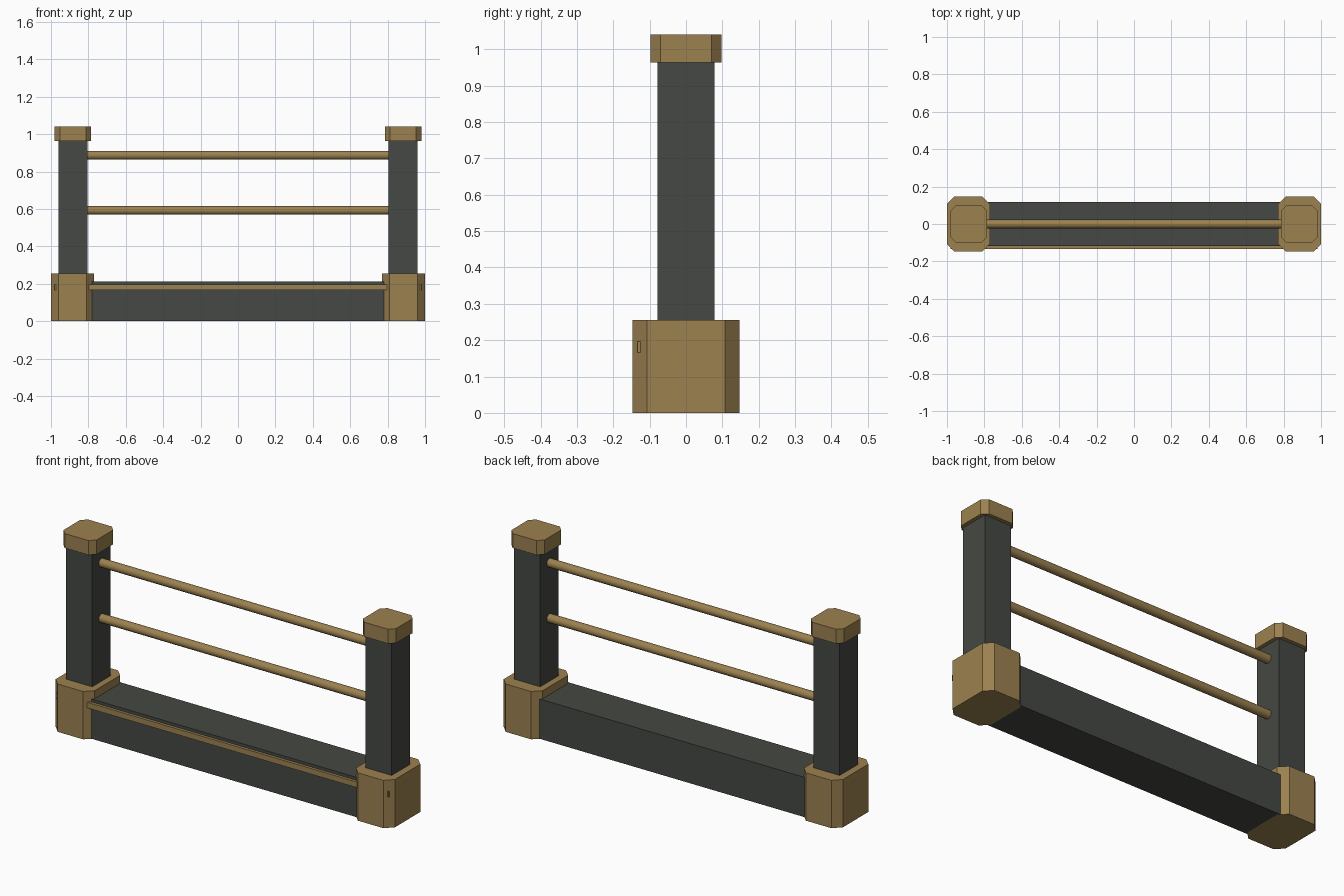
import bpy, bmesh, math

if "Cube" in bpy.data.objects:
    bpy.data.objects.remove(bpy.data.objects["Cube"])


def material(name, rgb):
    m = bpy.data.materials.new(name)
    m.diffuse_color = (*rgb, 1)
    m.use_nodes = True
    m.node_tree.nodes["Principled BSDF"].inputs["Base Color"].default_value = m.diffuse_color
    return m


wood = material("tan_wood", (0.33, 0.22, 0.08))
dark = material("dark_grey", (0.06, 0.065, 0.056))


def block(name, lo, hi, mat, chamfer=0):
    """Box between two corners, optionally with chamfered vertical edges."""
    bm = bmesh.new()
    bmesh.ops.create_cube(bm, size=1)
    for v in bm.verts:
        for i in range(3):
            v.co[i] = lo[i] if v.co[i] < 0 else hi[i]
    if chamfer:
        upright = [e for e in bm.edges
                   if abs(e.verts[0].co.z - e.verts[1].co.z) > 1e-4]
        bmesh.ops.bevel(bm, geom=upright, offset=chamfer, segments=1,
                        affect='EDGES')
    bmesh.ops.recalc_face_normals(bm, faces=bm.faces)
    mesh = bpy.data.meshes.new(name)
    bm.to_mesh(mesh)
    bm.free()
    mesh.materials.append(mat)
    ob = bpy.data.objects.new(name, mesh)
    bpy.context.collection.objects.link(ob)
    return ob


def centred_block(name, x, sx, sy, z0, z1, mat, chamfer=0):
    return block(name, (x - sx / 2, -sy / 2, z0), (x + sx / 2, sy / 2, z1),
                 mat, chamfer)


# Posts with chamfered plinths and caps at both ends
for side, label in ((-1, "left"), (1, "right")):
    x = side * 0.883
    centred_block(label + "_plinth", side * 0.885, 0.23, 0.294, 0, 0.255,
                  wood, 0.04)
    centred_block(label + "_post", x, 0.156, 0.156, 0.2, 0.97, dark)
    centred_block(label + "_cap", x, 0.196, 0.196, 0.963, 1.04, wood, 0.028)

# Low beam between the plinths
block("base_beam", (-0.885, -0.118, 0), (0.885, 0.118, 0.212), dark)

# Thin trim on the front, its ends just breaking through the plinth corners
block("front_trim", (-0.982, -0.133, 0.166), (0.982, -0.11, 0.196), wood)

# Two round rails
for label, z in (("lower", 0.592), ("upper", 0.887)):
    bpy.ops.mesh.primitive_cylinder_add(
        vertices=16, radius=0.023, depth=1.63, location=(0, 0, z),
        rotation=(0, math.pi / 2, 0))
    rail = bpy.context.object
    rail.name = label + "_rail"
    rail.data.materials.append(wood)
    bpy.ops.object.shade_smooth_by_angle(angle=math.radians(40))
